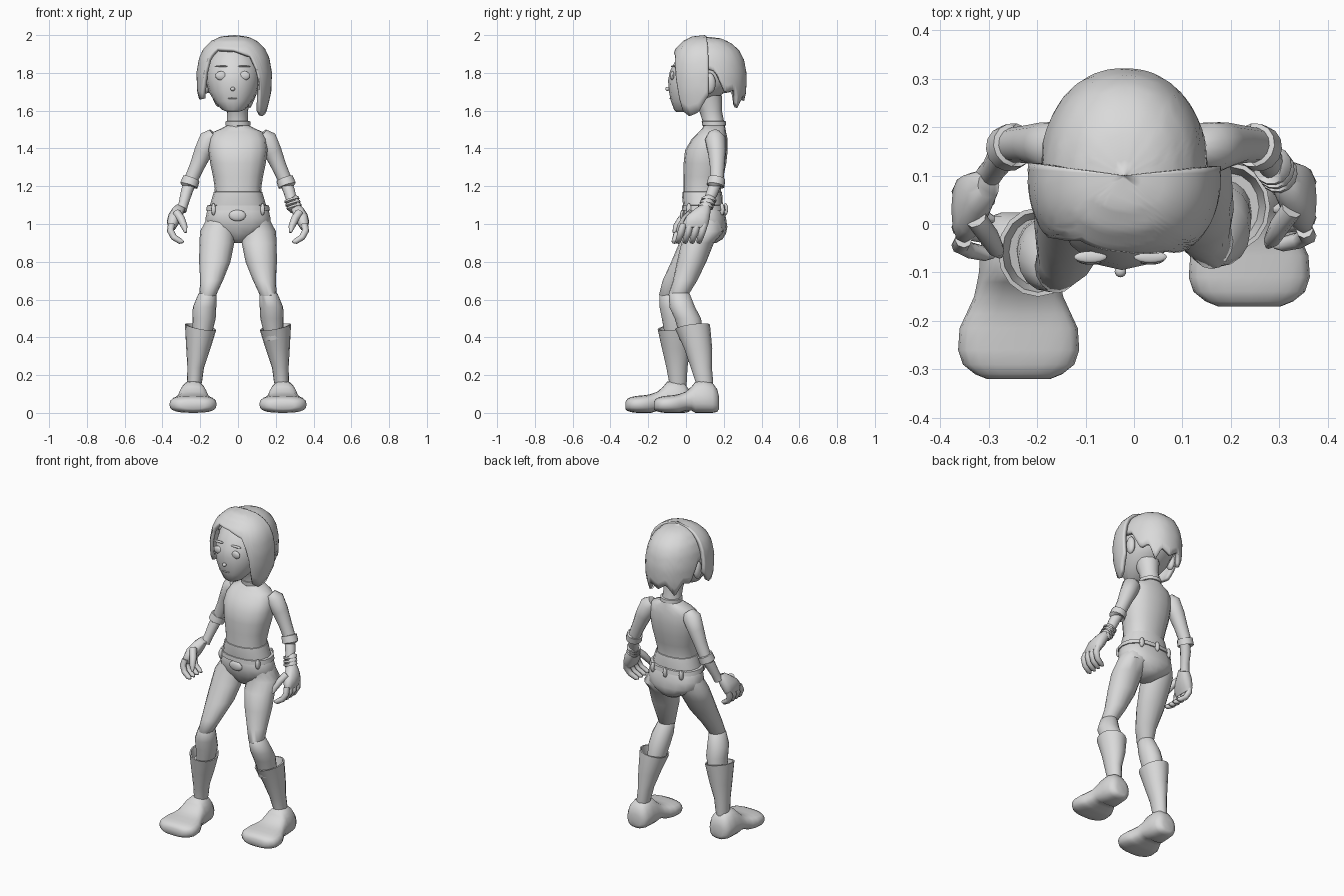
import bpy, math
from mathutils import Vector

grey = bpy.data.materials.new("plain grey")
grey.diffuse_color = (0.7, 0.7, 0.7, 1)


def make(name, verts, faces, angle=50):
    me = bpy.data.meshes.new(name)
    me.from_pydata([tuple(v) for v in verts], [], faces)
    me.validate()
    me.polygons.foreach_set("use_smooth", [True] * len(me.polygons))
    me.set_sharp_from_angle(angle=math.radians(angle))
    me.materials.append(grey)
    ob = bpy.data.objects.new(name, me)
    bpy.context.collection.objects.link(ob)
    return ob


def oval(c, u, v, p=2.0, n=16):
    pts = []
    for i in range(n):
        t = 2 * math.pi * i / n
        co, si = math.cos(t), math.sin(t)
        pts.append(Vector(c) + Vector(u) * math.copysign(abs(co) ** (2 / p), co)
                   + Vector(v) * math.copysign(abs(si) ** (2 / p), si))
    return pts


def loft(name, rings, angle=50):
    n = len(rings[0])
    faces = [(k * n + i, k * n + (i + 1) % n, (k + 1) * n + (i + 1) % n, (k + 1) * n + i)
             for k in range(len(rings) - 1) for i in range(n)]
    faces += [tuple(range(n))[::-1], tuple(range((len(rings) - 1) * n, len(rings) * n))]
    return make(name, [p for r in rings for p in r], faces, angle)


def stack(name, rows, x=0, p=2.0, angle=50):
    """Horizontal rings: (z, half width, centre y, half depth, [extra x])."""
    return loft(name, [oval((x + (r[4] if len(r) > 4 else 0), r[2], r[0]),
                            (r[1], 0, 0), (0, r[3], 0), p) for r in rows], angle)


def tube(name, path, n=10):
    """Round tube through (x, y, z, radius) points."""
    pts = [Vector(q[:3]) for q in path]
    rings = []
    for i, q in enumerate(path):
        d = (pts[min(i + 1, len(pts) - 1)] - pts[max(i - 1, 0)]).normalized()
        u = d.cross(Vector((0, 1, 0.1))).normalized()
        rings.append(oval(pts[i], u * q[3], d.cross(u) * q[3], 2, n))
    return loft(name, rings)


def ball(name, c, r, p=2.0):
    rows = []
    for k in range(9):
        a = math.radians(-85 + 170 * k / 8)
        rows.append((c[2] + r[2] * math.sin(a), r[0] * math.cos(a), c[1], r[1] * math.cos(a)))
    return stack(name, rows, c[0], p)


def lerp(table, x):
    for (a, fa), (b, fb) in zip(table, table[1:]):
        if x <= b:
            return fa + (fb - fa) * max(0, (x - a) / (b - a))
    return table[-1][1]


# Hair: shell columns around the head, each ending at its own height
PROFILE = [(1.55, .8), (1.6, .87), (1.7, .98), (1.8, 1), (1.88, .93), (1.93, .81),
           (1.97, .6), (1.993, .35), (2.0, 0)]


def hair(name, cy, rx, ry, p, ends, cols, rows=14, drop=0):
    verts, faces = [], []
    a0, a1 = ends[0][0], ends[-1][0]
    for i in range(cols + 1):
        deg = a0 + (a1 - a0) * i / cols
        zb, t = lerp(ends, deg), math.radians(deg)
        co, si = math.cos(t), math.sin(t)
        k = (abs(co) ** p + abs(si) ** p) ** (-1 / p)
        for j in range(rows + 1):
            z = 2.0 - (2.0 - zb) * (j / rows) ** 1.8
            f = lerp(PROFILE, z) * k
            verts.append((-.02 + rx * f * co, cy + ry * f * si, z - drop))
    m = rows + 1
    for i in range(cols):
        for j in range(rows):
            a = i * m + j
            faces.append((a, a + 1, a + m + 1, a + m))
    ob = make(name, verts, faces)
    s = ob.modifiers.new("thickness", "SOLIDIFY")
    s.thickness, s.offset = .022, -1
    return ob


hair("front_hair", .1, .2, .19, 2.3,
     [(172, 1.74), (190, 1.66), (208, 1.66), (216, 1.72), (224, 1.87), (236, 1.93), (270, 1.92),
      (298, 1.89), (308, 1.8), (316, 1.6), (330, 1.57), (348, 1.59), (366, 1.68)], 48)
hair("back_hair", .1, .175, .222, 2.15,
     [(-8, 1.84), (14, 1.82), (30, 1.7), (44, 1.72), (57, 1.62), (70, 1.69), (90, 1.66),
      (108, 1.7), (124, 1.62), (138, 1.71), (152, 1.7), (166, 1.82), (188, 1.84)], 48, drop=.008)

# Head, face details, ears, neck
stack("head", [(1.592, .025, -.025, .025), (1.605, .06, -.005, .058), (1.65, .1, .03, .11),
               (1.7, .13, .06, .15), (1.76, .146, .085, .18), (1.81, .147, .095, .18),
               (1.86, .138, .1, .158), (1.92, .1, .1, .12), (1.96, .05, .1, .06)], -.025, 2.1)
ball("nose", (-.028, -.098, 1.715), (.012, .012, .011))
ball("mouth", (-.028, -.078, 1.665), (.025, .01, .004))
for s in (-1, 1):
    ball("ear", (-.02 + s * .15, .125, 1.745), (.022, .032, .055))
    ball("eye", (-.028 + s * .062, -.072, 1.785), (.03, .012, .024))
    ball("eyebrow", (-.028 + s * .062, -.068, 1.835), (.034, .012, .005))
stack("neck", [(1.48, .07, .15, .062), (1.53, .056, .148, .056), (1.6, .056, .13, .06),
               (1.68, .07, .11, .08)], -.003)
stack("choker", [(1.52, .058, .149, .058), (1.522, .066, .149, .064), (1.543, .066, .147, .064),
                 (1.545, .058, .147, .058)])

# Torso and hips
stack("shirt", [(1.522, .058, .15, .055), (1.505, .09, .147, .062), (1.488, .13, .14, .072),
                (1.45, .15, .125, .095), (1.39, .156, .108, .113), (1.32, .147, .1, .113),
                (1.25, .132, .092, .106), (1.19, .123, .085, .099), (1.155, .125, .085, .1)],
      0, 2.3)
stack("shirt_hem", [(1.175, .11, .085, .09), (1.17, .128, .085, .104), (1.14, .137, .087, .107),
                    (1.095, .15, .09, .105), (1.09, .13, .09, .09)], 0, 2.3)
stack("briefs", [(1.1, .14, .092, .1), (1.085, .16, .093, .108), (1.03, .172, .098, .114),
                 (.985, .172, .107, .112), (.95, .125, .112, .1), (.92, .07, .112, .082),
                 (.9, .04, .11, .05)], 0, 2.3)
stack("belt", [(1.07, .155, .093, .105), (1.072, .169, .094, .116), (1.098, .164, .093, .113),
               (1.1, .15, .093, .1)], 0, 2.3)
ball("buckle", (-.003, -.018, 1.045), (.045, .014, .03))
for x, y in ((-.13, .015), (.13, .015), (-.1, .19), (0, .209), (.1, .19)):
    ball("belt_loop", (x, y, 1.078), (.012, .014, .032), 4)

for s, side in ((-1, "left"), (1, "right")):
    L = s < 0
    # Arms, cuffs, hands
    tube(side + "_sleeve", [(s * .125, .15, 1.475, .035), (s * .15, .155, 1.45, .055),
                            (s * .185, .163, 1.38, .048), (s * .215, .165, 1.31, .04),
                            (s * .25, .163, 1.23, .036)], 14)
    tube(side + "_cuff", [(s * .247, .163, 1.238, .034), (s * .247, .163, 1.24, .046),
                          (s * .26, .156, 1.203, .048), (s * .26, .156, 1.2, .034)], 14)
    tube(side + "_forearm", [(s * .25, .162, 1.23, .031), (s * .272, .14, 1.17, .031),
                             (s * .288, .115, 1.11, .026), (s * .3, .1, 1.07, .027)], 14)
    dy = -.02 if L else 0
    loft(side + "_palm", [oval((s * x, y + dy, z), (s * a, 0, a * .5), (0, b, 0), 2.5, 12)
                          for x, y, z, a, b in ((.3, .1, 1.095, .022, .026),
                                                (.317, .085, 1.07, .029, .045),
                                                (.335, .062, 1.035, .033, .064),
                                                (.35, .05, 1.0, .027, .069),
                                                (.353, .045, .975, .017, .062))])
    for k in range(4):
        y = -.012 + k * .037 + dy
        tube(side + "_finger", [(s * .352, y, 1.0, .018), (s * .358, y - .012, .965, .019),
                                (s * .34, y - .022, .93, .017), (s * .305, y - .03, .908, .015),
                                (s * .288, y - .033, .905, .006)], 8)
    tube(side + "_thumb", [(s * .325, .03 + dy, 1.06, .022), (s * .3, -.005 + dy, 1.025, .021),
                           (s * .284, -.033 + dy, .985, .017), (s * .277, -.045 + dy, .955, .007)], 8)

    # Legs: the left one steps forward
    yy = (.06, .05, .0, -.06, -.09) if L else (.09, .062, .03, -.005, -.04)
    stack(side + "_thigh", [(1.02, .08, .1, .09, s * .09), (.96, .094, yy[0] + .02, .09, s * .107),
                            (.9, .092, yy[1], .086, s * .112), (.8, .083, yy[2], .078, s * .123),
                            (.7, .06, yy[3], .064, s * .14), (.625, .045, yy[4], .053, s * .16),
                            (.6, .03, yy[4], .035, s * .162)])
    c = (-.085, -.072, -.058, -.05) if L else (-.035, -.02, .01, .03)
    stack(side + "_calf", [(.645, .03, c[0], .04, s * .16), (.63, .048, c[0], .055, s * .162),
                           (.56, .062, c[1], .068, s * .177), (.5, .062, c[2], .07, s * .18),
                           (.4, .05, c[3], .06, s * .192)])

    # Boot shaft, rim tilted up at the outer back
    t, m, b = (-.058, -.053, -.043) if L else (.035, .065, .097)
    rows = ((.14, .035, b, .045, .232), (.165, .04, b, .047, .23), (.24, .044, (m + b) / 2, .056, .224),
            (.34, .064, m, .074, .21), (.455, .083, t, .092, .198), (.455, .074, t, .083, .198),
            (.4, .06, t, .07, .198))
    loft(side + "_boot_shaft",
         [oval((s * x, y, z), (a, 0, s * .015 if z > .39 else 0),
               (0, d, .012 if z > .39 else 0)) for z, a, y, d, x in rows])

    # Foot: sections from heel to toe (y, half width, bottom, top)
    oy = -.15 if L else 0
    sec = ((.174, .035, .02, .09), (.165, .06, .005, .125), (.14, .075, 0, .16),
           (.095, .082, 0, .172), (.05, .084, 0, .165), (.03, .086, .012, .14),
           (0, .092, .012, .113), (-.035, .108, 0, .1), (-.065, .122, 0, .094),
           (-.11, .125, 0, .09), (-.14, .115, .004, .084), (-.16, .09, .01, .075),
           (-.17, .065, .02, .06))
    foot = []
    for y, w, lo, hi in sec:
        ring = oval((s * .238, y + oy, (lo + hi) / 2), (w, 0, 0), (0, 0, (hi - lo) / 2), 2.8, 20)
        for q in ring:  # narrow the instep towards the top
            if hi > .1:
                q.x = s * .238 + (q.x - s * .238) * (1 - 3.2 * max(0, q.z - .075))
        foot.append(ring)
    loft(side + "_shoe", foot, 60)

# Bracelets on one wrist
for k in range(3):
    x, y, z = .284 + k * .006, .122 - k * .008, 1.128 - k * .018
    tube("bracelet", [(x - .001, y, z + .006, .03), (x, y, z + .005, .04),
                      (x + .002, y - .002, z - .005, .041), (x + .003, y - .002, z - .006, .03)], 14)
